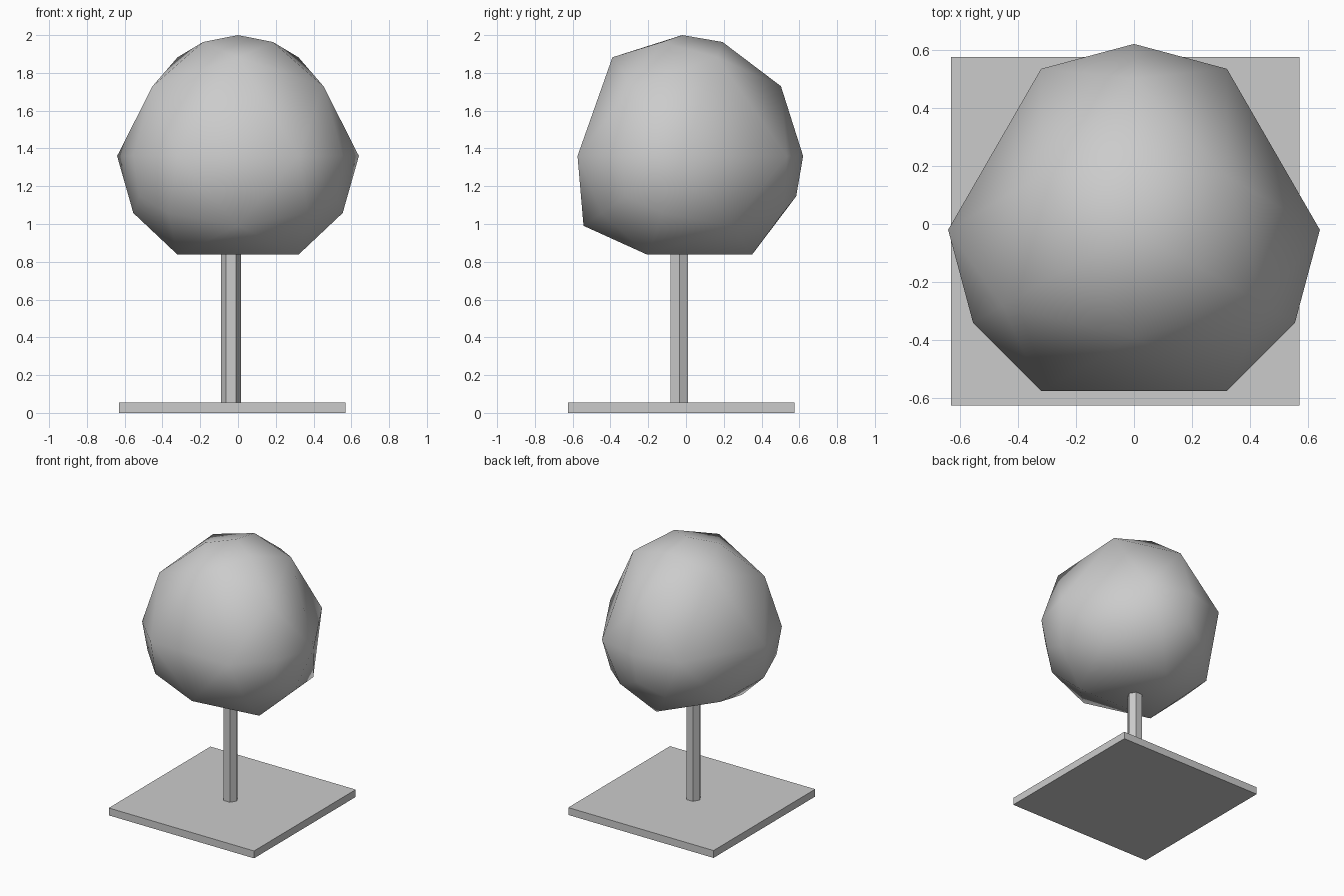
import bpy, bmesh
from math import sqrt, sin, cos, radians
from mathutils import Vector

cube = bpy.data.objects.get("Cube")
if cube:
    bpy.data.objects.remove(cube, do_unlink=True)

grey = bpy.data.materials.new("plain grey")
grey.use_nodes = True
colour = (0.6, 0.6, 0.6, 1)
grey.diffuse_color = colour
grey.node_tree.nodes["Principled BSDF"].inputs["Base Color"].default_value = colour


def finish(name, bm):
    bmesh.ops.recalc_face_normals(bm, faces=bm.faces)
    mesh = bpy.data.meshes.new(name)
    bm.to_mesh(mesh)
    bm.free()
    mesh.materials.append(grey)
    ob = bpy.data.objects.new(name, mesh)
    bpy.context.collection.objects.link(ob)
    return ob


# Base plate
bm = bmesh.new()
bmesh.ops.create_cube(bm, size=1)
bmesh.ops.scale(bm, verts=bm.verts, vec=(1.2, 1.2, 0.055))
bmesh.ops.translate(bm, verts=bm.verts, vec=(-0.03, -0.025, 0.0275))
finish("base_plate", bm)

# Six-sided trunk
bm = bmesh.new()
ring = [bm.verts.new((-0.037 + 0.053 * cos(radians(60 * i)),
                      -0.035 + 0.053 * sin(radians(60 * i)), 0.05)) for i in range(6)]
bottom = bm.faces.new(ring)
top = bmesh.ops.extrude_face_region(bm, geom=[bottom])["geom"]
bmesh.ops.translate(bm, verts=[v for v in top if isinstance(v, bmesh.types.BMVert)],
                    vec=(0, 0, 0.85))
finish("trunk", bm)

# Crown: an octahedral ball standing on one face, with four finer corners
axes = [Vector((sqrt(2 / 3) * cos(radians(a)), sqrt(2 / 3) * sin(radians(a)), sqrt(1 / 3)))
        for a in (330, 210, 90)]
signs = (-1, 1)
points = []
for i in range(3):
    for s in signs:
        points.append((s if i == 0 else 0, s if i == 1 else 0, s if i == 2 else 0))
        for t in signs:
            p = [s, t]
            p.insert(i, 0)
            points.append(p)
            # Extra points round every second corner
            p = [s, t]
            p.insert(i, 2 * s * t)
            points.append(p)
for s in signs:
    for t in signs:
        points.append((s, t, s * t))

bm = bmesh.new()
centre = Vector((0, -0.02, 1.36))
for p in points:
    direction = sum((a * k for a, k in zip(axes, p)), Vector())
    bm.verts.new(centre + direction.normalized() * 0.64)
bmesh.ops.convex_hull(bm, input=bm.verts)
crown = finish("crown", bm)

# Soft shading across the shallow creases only
bpy.ops.object.select_all(action='DESELECT')
crown.select_set(True)
bpy.context.view_layer.objects.active = crown
bpy.ops.object.shade_smooth_by_angle(angle=radians(30))
